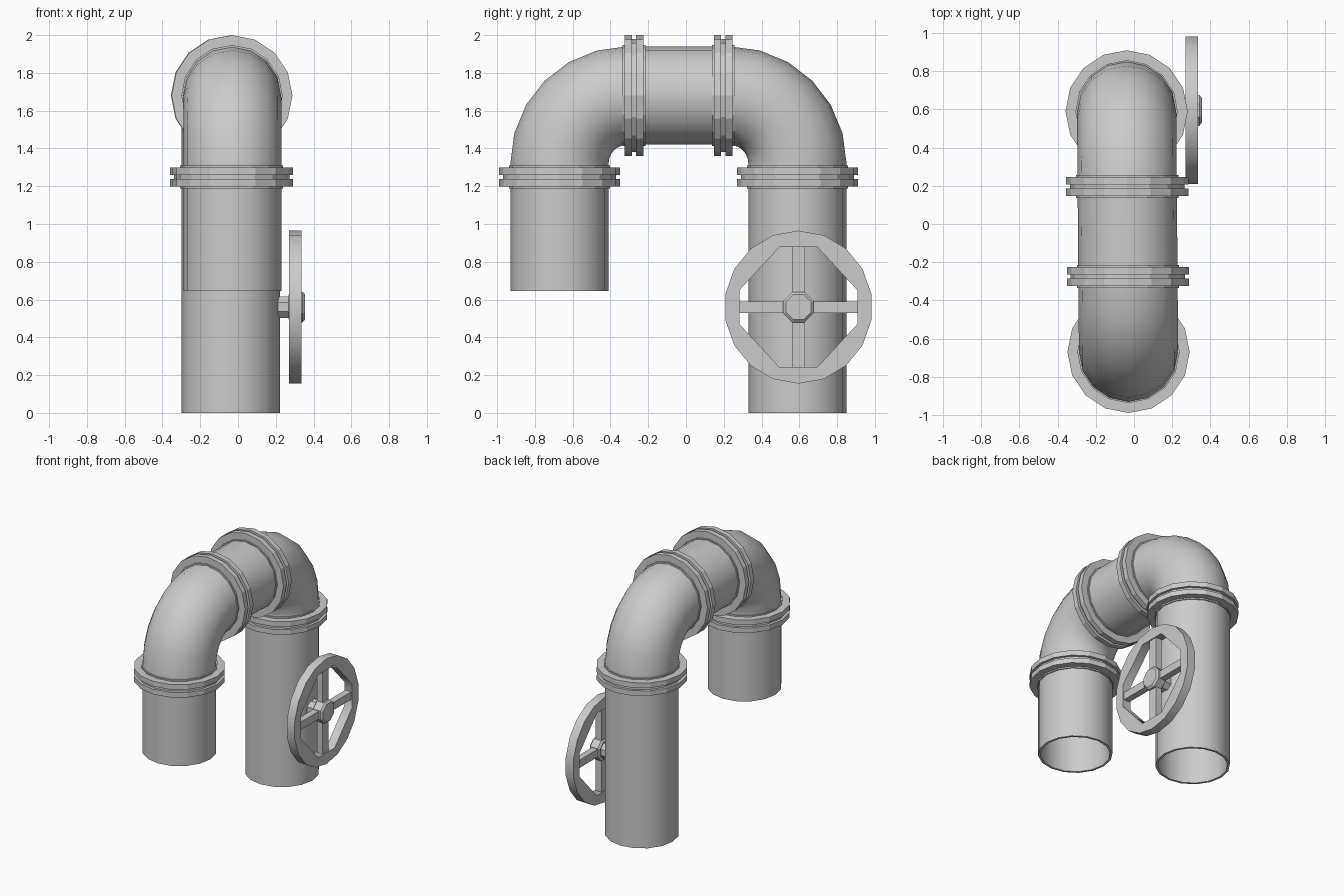
import bpy, bmesh, math
from mathutils import Matrix, Vector

if "Cube" in bpy.data.objects:
    bpy.data.objects.remove(bpy.data.objects["Cube"])

metal = bpy.data.materials.new("grey_metal")
metal.diffuse_color = (0.6, 0.6, 0.6, 1)
metal.use_nodes = True
metal.node_tree.nodes["Principled BSDF"].inputs["Base Color"].default_value = metal.diffuse_color
SIDES = 16
R_OUT, R_IN = 0.26, 0.243
Y_FRONT, Y_BACK, Z_TOP, BEND = -0.67, 0.59, 1.68, 0.36
Z_BEND = Z_TOP - BEND


def centre_x(y):
    return -0.034 - 0.008 * y


def finish(name, bm, smooth=False):
    bmesh.ops.recalc_face_normals(bm, faces=bm.faces)
    me = bpy.data.meshes.new(name)
    bm.to_mesh(me)
    bm.free()
    me.materials.append(metal)
    ob = bpy.data.objects.new(name, me)
    bpy.context.collection.objects.link(ob)
    if smooth:
        bpy.ops.object.select_all(action='DESELECT')
        ob.select_set(True)
        bpy.context.view_layer.objects.active = ob
        bpy.ops.object.shade_smooth_by_angle(angle=math.radians(35))
    return ob


def skin(bm, rings, closed):
    n = len(rings)
    for i in range(n if closed else n - 1):
        a, b = rings[i], rings[(i + 1) % n]
        m = len(a)
        for j in range(m):
            bm.faces.new((a[j], a[(j + 1) % m], b[(j + 1) % m], b[j]))


# Hollow pipe swept along (y, z, tangent angle) stations
def pipe(name, stations):
    bm = bmesh.new()

    def ring(st, r):
        y, z, a = st
        n = Vector((0, -math.sin(a), math.cos(a)))
        c = Vector((centre_x(y), y, z))
        return [bm.verts.new(c + r * (Vector((math.cos(t), 0, 0)) + n * math.sin(t)))
                for t in (2 * math.pi * k / SIDES for k in range(SIDES))]

    rings = [ring(s, R_OUT) for s in stations] + [ring(s, R_IN) for s in reversed(stations)]
    skin(bm, rings, True)
    return finish(name, bm, True)


# Lathe of (radius, height) profile, placed by a matrix
def lathe(name, profile, mat, sides, closed, turn=0.0):
    bm = bmesh.new()
    rings = []
    for r, h in profile:
        rings.append([bm.verts.new(mat @ Vector((r * math.cos(t), r * math.sin(t), h)))
                      for t in (turn + 2 * math.pi * k / sides for k in range(sides))])
    skin(bm, rings, closed)
    if not closed:
        bm.faces.new(rings[0])
        bm.faces.new(rings[-1])
    return finish(name, bm)


# Pipe run: leg, elbow, bridge, elbow, leg
UP = math.pi / 2
pipe("front_leg", [(Y_FRONT, 0.645, UP), (Y_FRONT, Z_BEND, UP)])
pipe("back_leg", [(Y_BACK, Z_BEND, -UP), (Y_BACK, 0, -UP)])
yf, yb = Y_FRONT + BEND, Y_BACK - BEND
pipe("top_pipe", [(yf, Z_TOP, 0), (yb, Z_TOP, 0)])
steps = [UP * k / 6 for k in range(7)]
pipe("front_elbow", [(yf - BEND * math.cos(t), Z_BEND + BEND * math.sin(t), UP - t)
                     for t in steps])
pipe("back_elbow", [(yb + BEND * math.sin(t), Z_BEND + BEND * math.cos(t), -t)
                    for t in steps])

# Double flanges at the four joints
half = [(0.25, 0.06), (0.268, 0.06), (0.268, 0.05), (0.32, 0.05), (0.32, 0.011), (0.30, 0.011)]
flange = half + [(r, -h) for r, h in reversed(half)]
for name, y, z, flat in (("front_leg_flange", Y_FRONT, 1.249, False),
                         ("back_leg_flange", Y_BACK, 1.249, False),
                         ("front_top_flange", -0.275, Z_TOP, True),
                         ("back_top_flange", 0.197, Z_TOP, True)):
    m = Matrix.Translation((centre_x(y), y, z))
    if flat:
        m = m @ Matrix.Rotation(math.pi / 2, 4, 'X')
    lathe(name, flange, m, SIDES, True)

# Valve wheel frame: local x -> y, local y -> z, local z -> x
WHEEL = Matrix(((0, 0, 1, 0), (1, 0, 0, 0.595), (0, 1, 0, 0.56), (0, 0, 0, 1)))

# Rim: round outside, eight-cornered opening
cu = bpy.data.curves.new("rim_outline", 'CURVE')
cu.dimensions = '2D'
cu.fill_mode = 'BOTH'
cu.extrude = 0.033
outer = [(0.392 * math.sin(2 * math.pi * k / 18), 0.405 * math.cos(2 * math.pi * k / 18))
         for k in range(18)]
inner = [(0.312, 0.09), (0.10, 0.318), (-0.10, 0.318), (-0.312, 0.09),
         (-0.312, -0.09), (-0.10, -0.318), (0.10, -0.318), (0.312, -0.09)]
for pts in (outer, inner):
    sp = cu.splines.new('POLY')
    sp.points.add(len(pts) - 1)
    for p, (x, y) in zip(sp.points, pts):
        p.co = (x, y, 0, 1)
    sp.use_cyclic_u = True
tmp = bpy.data.objects.new("rim_outline", cu)
bpy.context.collection.objects.link(tmp)
bpy.context.view_layer.update()
rim_mesh = bpy.data.meshes.new_from_object(tmp.evaluated_get(bpy.context.evaluated_depsgraph_get()))
bpy.data.objects.remove(tmp)
bm = bmesh.new()
bm.from_mesh(rim_mesh)
bmesh.ops.remove_doubles(bm, verts=bm.verts, dist=0.0005)
bmesh.ops.transform(bm, matrix=Matrix.Translation((0.303, 0, 0)) @ WHEEL, verts=bm.verts)
finish("wheel_rim", bm)

# Crossed spokes
for name, sy, sz in (("upright_spoke", 0.07, 0.66), ("level_spoke", 0.65, 0.06)):
    bm = bmesh.new()
    bmesh.ops.create_cube(bm, size=1, matrix=Matrix.Translation((0.303, 0.595, 0.56))
                          @ Matrix.Diagonal((0.05, sy, sz, 1)))
    finish(name, bm)

# Octagonal stem and bevelled hub
lathe("wheel_stem", [(0.062, 0.18), (0.062, 0.30)], WHEEL, 8, False, math.pi / 8)
lathe("wheel_hub", [(0.07, 0.268), (0.087, 0.28), (0.087, 0.342), (0.072, 0.355)],
      WHEEL, 8, False, math.pi / 8)
